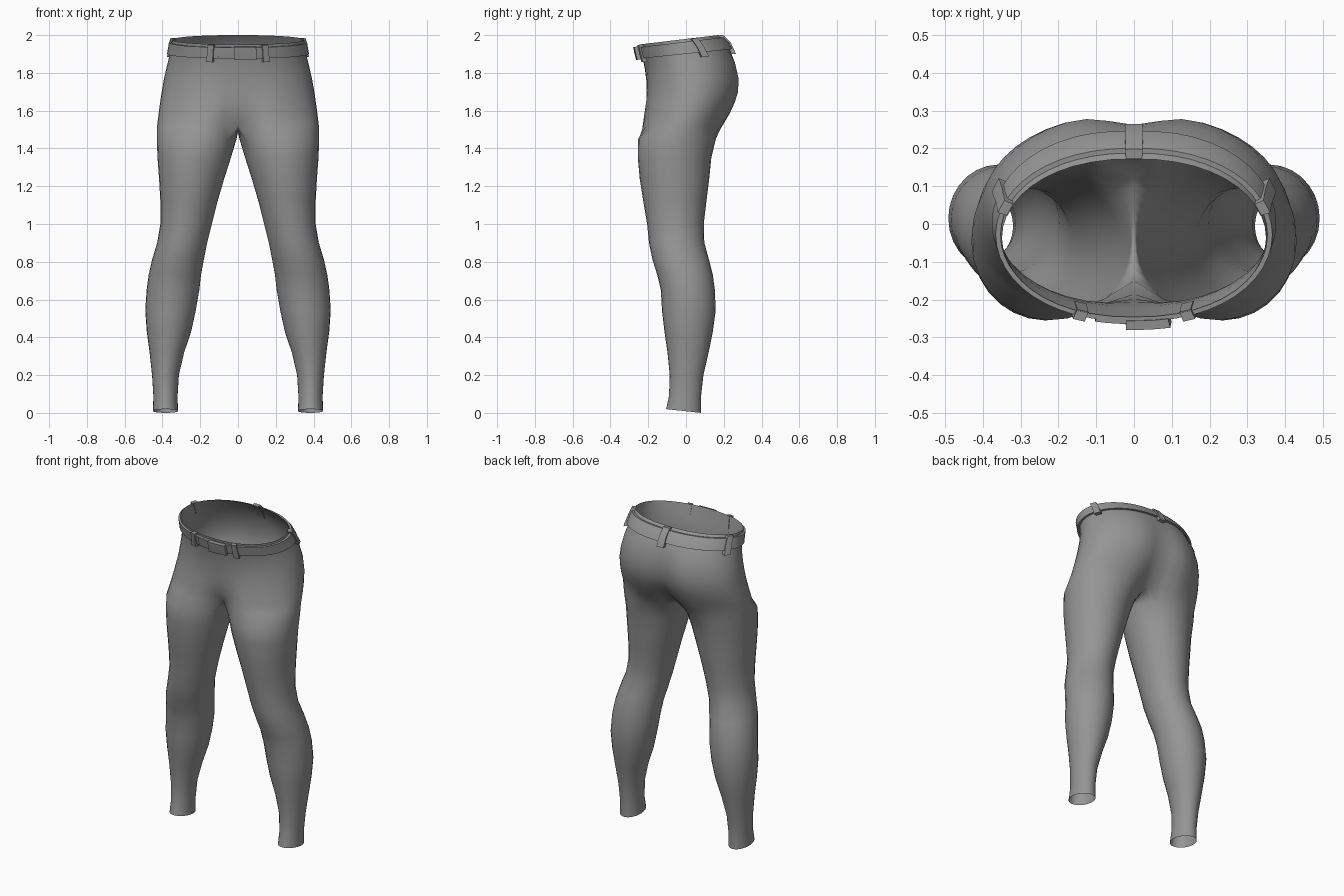
import bpy, bmesh, math

if "Cube" in bpy.data.objects:
    bpy.data.objects.remove(bpy.data.objects["Cube"])

fabric = bpy.data.materials.new("grey_fabric")
fabric.diffuse_color = (0.3, 0.3, 0.3, 1)
fabric.use_nodes = True
fabric.node_tree.nodes["Principled BSDF"].inputs["Base Color"].default_value = fabric.diffuse_color

# Leg sections: z, inner x, outer x, front y, back y
LEG = [
    (0.00, .318, .450, -.105, .080), (0.09, .320, .448, -.090, .080),
    (0.20, .313, .455, -.086, .092), (0.32, .285, .468, -.098, .120),
    (0.43, .248, .483, -.114, .142), (0.54, .224, .491, -.127, .157),
    (0.65, .205, .484, -.133, .153), (0.73, .196, .473, -.152, .142),
    (0.81, .181, .455, -.177, .122), (0.90, .163, .428, -.196, .097),
    (1.00, .138, .411, -.206, .094), (1.12, .108, .411, -.226, .108),
    (1.24, .073, .418, -.245, .123), (1.35, .038, .426, -.255, .134),
    (1.45, .008, .430, -.254, .158)]
# Pelvis sections: z, half width, front y, back y, front centre y, back centre y
PELVIS = [
    (1.52, .428, -.248, .210, -.150, .125), (1.58, .421, -.236, .245, -.185, .185),
    (1.64, .413, -.225, .272, -.198, .228), (1.70, .404, -.217, .291, -.205, .255),
    (1.76, .392, -.214, .292, -.210, .262), (1.82, .376, -.218, .272, -.218, .255),
    (1.87, .362, -.228, .238, -.228, .234), (1.91, .354, -.238, .208, -.238, .208),
    (1.95, .349, -.246, .172, -.246, .172)]
OUT, INN = 23, 9      # points on the outer arc and on the inner leg arc


def pelvis_point(phi, z, off=0.0):
    """Point on the hip surface; phi runs from front centre round to the back."""
    k = 0
    while k < len(PELVIS) - 2 and z > PELVIS[k + 1][0]:
        k += 1
    a, b = PELVIS[k], PELVIS[k + 1]
    t = (z - a[0]) / (b[0] - a[0])
    _, w, f, bk, fc, bc = [p + (q - p) * t for p, q in zip(a, b)]
    w, f, bk, fc, bc = w + off, f - off, bk + off, fc - off, bc + off
    s, c = math.sin(phi), math.cos(phi)
    x = math.copysign(w * abs(s) ** .9, s) if abs(s) > 1e-6 else 0.0
    y = (f + bk) / 2 - (bk - f) / 2 * c
    dip = (fc - f) if c > 0 else (bc - bk)
    y += dip * math.exp(-(x / .09) ** 2)
    # waist is higher at the back
    lift = min(1, max(0, (z - 1.72) / .18))
    return (x, y, z + .05 * lift * (y + .25) / .42)


def finish(name, bm, angle):
    bmesh.ops.recalc_face_normals(bm, faces=bm.faces)
    me = bpy.data.meshes.new(name)
    bm.to_mesh(me)
    bm.free()
    ob = bpy.data.objects.new(name, me)
    bpy.context.collection.objects.link(ob)
    me.materials.append(fabric)
    bpy.ops.object.select_all(action='DESELECT')
    ob.select_set(True)
    bpy.context.view_layer.objects.active = ob
    bpy.ops.object.shade_smooth_by_angle(angle=math.radians(angle))
    return ob


def bridge(bm, a, b, closed):
    n = len(a)
    for i in range(n if closed else n - 1):
        j = (i + 1) % n
        bm.faces.new((a[i], a[j], b[j], b[i]))


# Trousers: one leg flowing into half of the pelvis, then mirrored
bm = bmesh.new()
angles = [math.radians(-50 + 280 * i / (OUT - 1)) for i in range(OUT)]
angles += [math.radians(230 + 80 * (i + 1) / (INN + 1)) for i in range(INN)]
rings = []
for z, xi, xo, yf, yb in LEG:
    ring = []
    for a in angles:
        hem = .01 * (1 + math.cos(a)) if z == 0 else 0
        ring.append(bm.verts.new(((xi + xo) / 2 + (xo - xi) / 2 * math.sin(a),
                                  (yf + yb) / 2 - (yb - yf) / 2 * math.cos(a), z + hem)))
    rings.append(ring)

arcs = [[bm.verts.new(pelvis_point(math.pi * i / (OUT - 1), row[0])) for i in range(OUT)]
        for row in PELVIS]
# crotch curve sags between the front and back centre points
front, back = arcs[0][0].co, arcs[0][-1].co
crotch = []
for i in range(INN):
    t = (i + 1) / (INN + 1)
    p = back.lerp(front, t)
    crotch.append(bm.verts.new((0, p.y, p.z - .035 * math.sin(math.pi * t))))
rings.append(arcs[0] + crotch)

for a, b in zip(rings, rings[1:]):
    bridge(bm, a, b, True)
for a, b in zip(arcs, arcs[1:]):
    bridge(bm, a, b, False)
trousers = finish("trousers", bm, 60)
mirror = trousers.modifiers.new("mirror", 'MIRROR')
mirror.use_clip = True
mirror.merge_threshold = .0005
# mirror before the smoothing modifier, if there is one
trousers.modifiers.move(len(trousers.modifiers) - 1, 0)


def band(name, p0, p1, z0, z1, inner, outer, steps):
    """Solid strip that follows the waist between two angles and two heights."""
    full = abs(p1 - p0 - 2 * math.pi) < 1e-4
    bm = bmesh.new()
    zm = (z0 + z1) / 2
    corners = [(z0, inner), (z0, outer), (zm, outer), (z1, outer), (z1, inner), (zm, inner)]
    loops = []
    for i in range(steps if full else steps + 1):
        phi = p0 + (p1 - p0) * i / steps
        loops.append([bm.verts.new(pelvis_point(phi, z, o)) for z, o in corners])
    for a, b in zip(loops, loops[1:] + (loops[:1] if full else [])):
        bridge(bm, a, b, True)
    if not full:
        bm.faces.new(loops[0])
        bm.faces.new(loops[-1])
    return finish(name, bm, 35)


# Belt, buckle and loose belt end
band("belt", 0, 2 * math.pi, 1.875, 1.935, .002, .015, 48)
band("belt_buckle", -.04, .215, 1.870, 1.940, .012, .036, 3)
band("belt_end", -.24, -.04, 1.877, 1.933, .012, .022, 3)

# Belt loops: two in front, two at the sides, one at the back
for label, phi, half in (("front_right", .36, .045), ("front_left", -.36, .045),
                         ("side_right", 1.93, .075), ("side_left", -1.93, .075),
                         ("back", math.pi, .045)):
    band("belt_loop_" + label, phi - half, phi + half, 1.855, 1.948, -.003, .024, 2)
